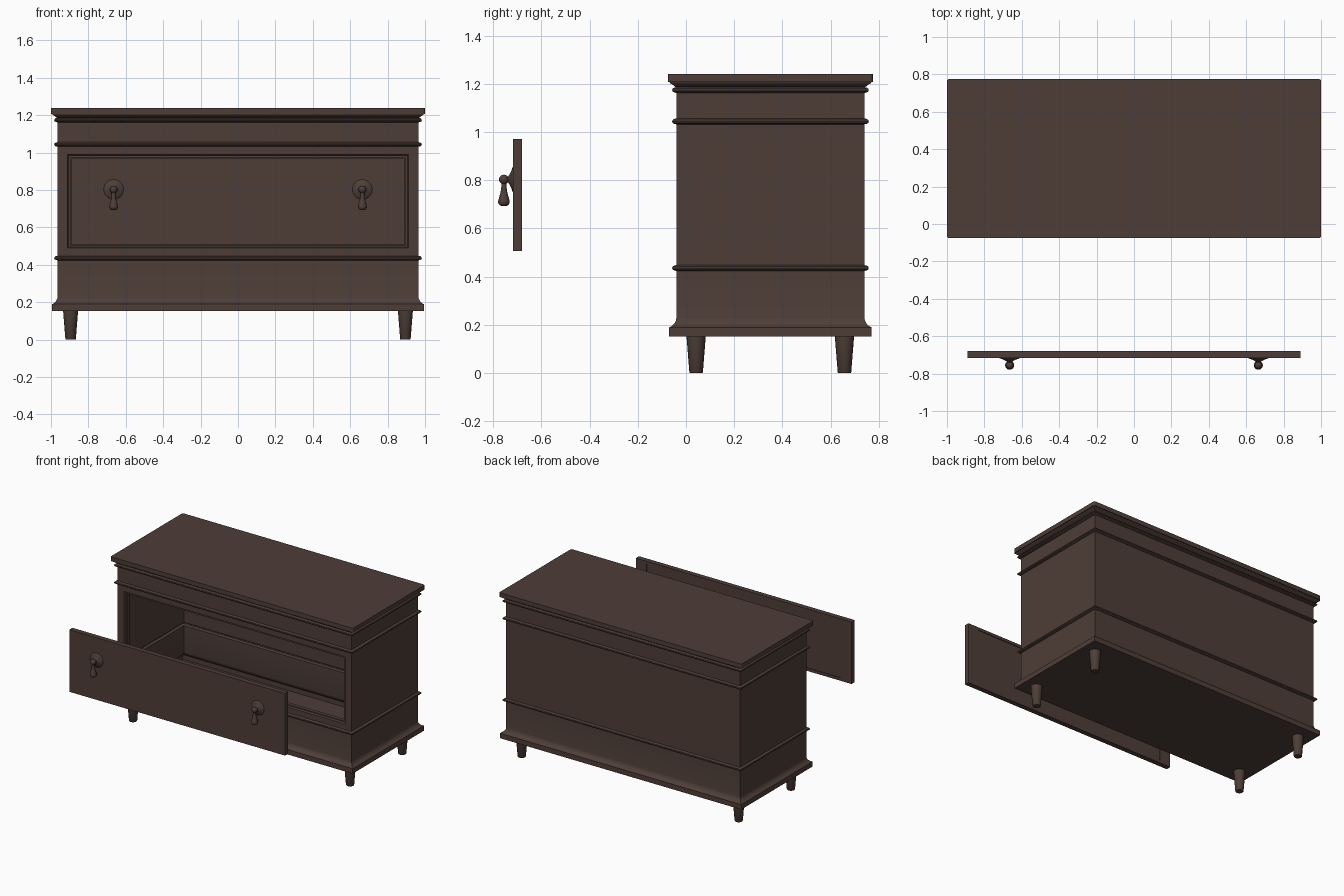
import bpy, bmesh, math
from mathutils import Matrix, Vector

if "Cube" in bpy.data.objects:
    bpy.data.objects.remove(bpy.data.objects["Cube"])

wood = bpy.data.materials.new("dark brown wood")
wood.diffuse_color = (0.076, 0.048, 0.039, 1)
wood.use_nodes = True
wood.node_tree.nodes["Principled BSDF"].inputs["Base Color"].default_value = wood.diffuse_color

HX, Y0, Y1 = 0.965, -0.04, 0.74      # carcass half width, front and back


def finish(bm, name, angle=35, fix_normals=True):
    if fix_normals:
        bmesh.ops.recalc_face_normals(bm, faces=bm.faces[:])
    me = bpy.data.meshes.new(name)
    bm.to_mesh(me)
    bm.free()
    me.materials.append(wood)
    me.shade_smooth()
    me.set_sharp_from_angle(angle=math.radians(angle))
    ob = bpy.data.objects.new(name, me)
    bpy.context.collection.objects.link(ob)
    return ob


def bridge(bm, a, b, skip=()):
    n = len(a)
    for i in range(n):
        if i not in skip:
            bm.faces.new((a[i], a[(i + 1) % n], b[(i + 1) % n], b[i]))


def box(bm, x0, x1, y0, y1, z0, z1):
    m = Matrix.Translation(((x0 + x1) / 2, (y0 + y1) / 2, (z0 + z1) / 2)) \
        @ Matrix.Diagonal((x1 - x0, y1 - y0, z1 - z0, 1))
    bmesh.ops.create_cube(bm, size=1, matrix=m)


def lathe(bm, profile, matrix, sides=24):
    """Solid of revolution about local z from (radius, height) points."""
    rings = []
    for r, h in profile:
        rings.append([bm.verts.new(matrix @ Vector((
            r * math.cos(2 * math.pi * i / sides),
            r * math.sin(2 * math.pi * i / sides), h))) for i in range(sides)])
    for a, b in zip(rings, rings[1:]):
        bridge(bm, a, b)
    bm.faces.new(rings[0][::-1])
    bm.faces.new(rings[-1])


def bead(z, half=0.012, out=0.018):
    """Half-round moulding as (offset, z) profile points."""
    pts = []
    for k in range(7):
        t = -math.pi / 2 + math.pi * k / 6
        pts.append((out * math.cos(t), z + half * math.sin(t)))
    return pts


# Carcass: thin shell following the moulding profile, open at the front
profile = [(0.03, 0.153), (0.03, 0.19), (0.019, 0.195), (0.008, 0.206), (0.002, 0.218), (0, 0.228)]
profile += bead(0.436)
open_band = len(profile) - 1
profile += bead(1.044) + bead(1.174)
profile += [(0.006, 1.188), (0.012, 1.194), (0.026, 1.202), (0.03, 1.21)]

bm = bmesh.new()
loops = []
for o, z in profile:
    loops.append([bm.verts.new((x, y, z)) for x, y in (
        (-HX - o, Y0 - o), (HX + o, Y0 - o), (HX + o, Y1 + o), (-HX - o, Y1 + o))])
for i in range(len(loops) - 1):
    bridge(bm, loops[i], loops[i + 1], skip=(0,) if i == open_band else ())
bm.faces.new(loops[0][::-1])

# Stepped frame around the drawer opening
lo, hi = loops[open_band], loops[open_band + 1]
ring = [lo[0], lo[1], hi[1], hi[0]]
for hx, z0, z1, y in ((0.912, 0.490, 0.990, Y0), (0.906, 0.496, 0.984, Y0 + 0.012),
                      (0.895, 0.503, 0.975, Y0 + 0.012), (0.895, 0.503, 0.975, Y0 + 0.04)):
    nxt = [bm.verts.new(p) for p in ((-hx, y, z0), (hx, y, z0), (hx, y, z1), (-hx, y, z1))]
    bridge(bm, ring, nxt)
    ring = nxt
finish(bm, "cabinet_body", 28, fix_normals=False)

# Top slab with softly rounded corners
bm = bmesh.new()
box(bm, -1, 1, -0.075, 0.775, 1.207, 1.24)
vert = [e for e in bm.edges if abs(e.verts[0].co.z - e.verts[1].co.z) > 0.01]
bmesh.ops.bevel(bm, geom=vert, offset=0.012, segments=3, affect='EDGES', profile=0.5)
finish(bm, "top_slab")

# Tapered legs
for side, x in (("left", -0.895), ("right", 0.895)):
    for place, y in (("front", 0.042), ("back", 0.657)):
        bm = bmesh.new()
        lathe(bm, [(0.026, 0), (0.028, 0.003), (0.040, 0.154)],
              Matrix.Translation((x, y, 0)), 20)
        finish(bm, f"{place}_{side}_leg")

# Detached drawer front with a shallow panel on its back
bm = bmesh.new()
box(bm, -0.89, 0.89, -0.717, -0.68, 0.507, 0.97)
bm.faces.ensure_lookup_table()
back = max(bm.faces, key=lambda f: f.calc_center_median().y)
bmesh.ops.inset_region(bm, faces=[back], thickness=0.03)
for v in back.verts:
    v.co.x = math.copysign(0.80, v.co.x)
deep = bmesh.ops.extrude_discrete_faces(bm, faces=[back])["faces"][0]
for v in deep.verts:
    v.co.y -= 0.005
finish(bm, "drawer_front")

# Drop pulls: flared rosette, stem, ball and hanging pendant
for side, x in (("left", -0.665), ("right", 0.665)):
    bm = bmesh.new()
    out = Matrix.Translation((x, -0.716, 0.803)) @ Matrix.Rotation(math.pi / 2, 4, 'X')
    lathe(bm, [(0.054, 0), (0.052, 0.003), (0.036, 0.008), (0.022, 0.015),
               (0.013, 0.021), (0.012, 0.036)], out)
    bmesh.ops.create_uvsphere(bm, u_segments=20, v_segments=12, radius=0.02,
                              matrix=Matrix.Translation((x, -0.755, 0.803)))
    lathe(bm, [(0.010, 0.693), (0.018, 0.697), (0.0235, 0.705), (0.024, 0.713),
               (0.020, 0.728), (0.014, 0.750), (0.011, 0.770), (0.010, 0.79)],
          Matrix.Translation((x, -0.755, 0)))
    finish(bm, f"{side}_drop_pull", 40)
